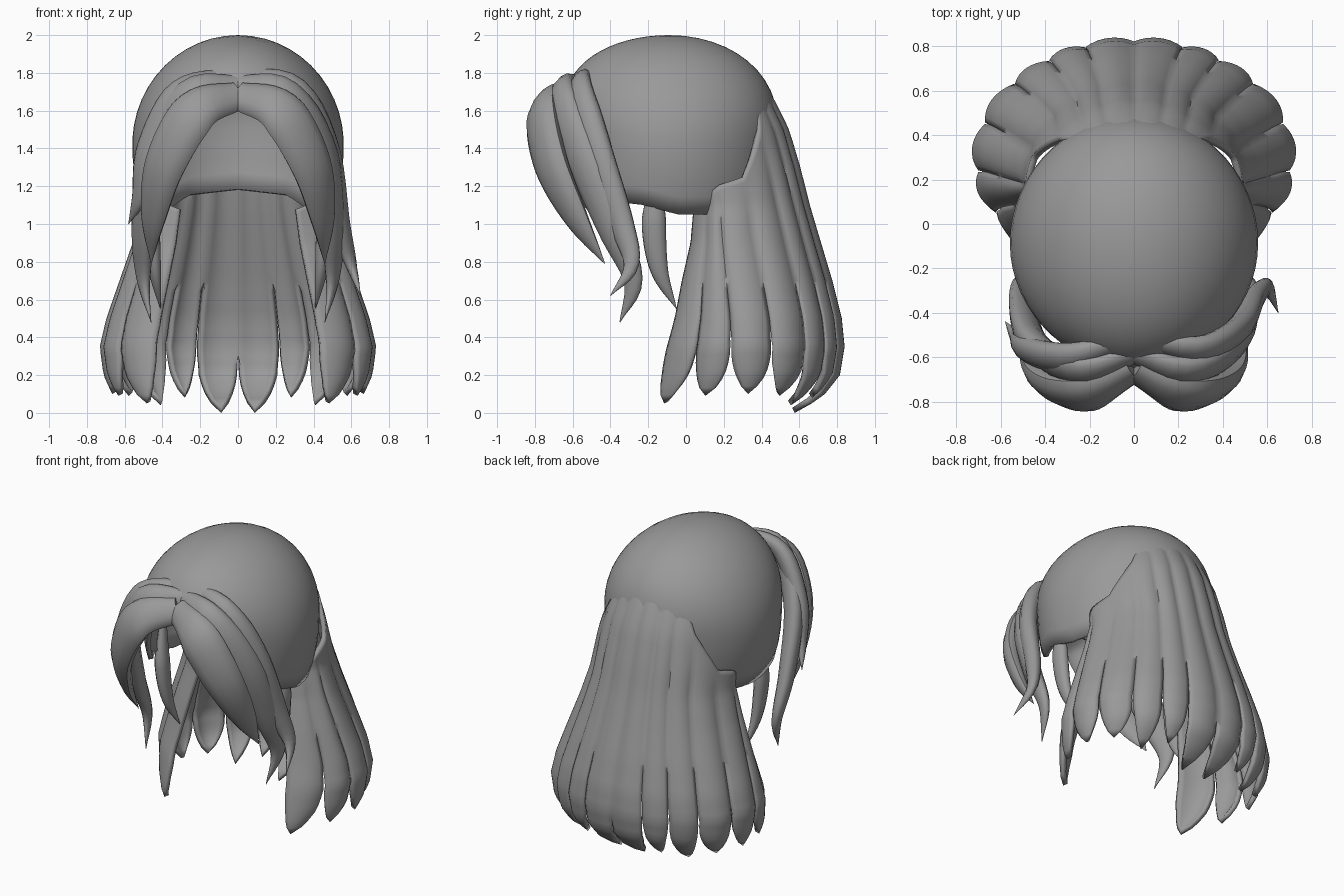
import bpy, bmesh, math
from mathutils import Vector

if "Cube" in bpy.data.objects:
    bpy.data.objects.remove(bpy.data.objects["Cube"])

hair = bpy.data.materials.new("hair grey")
hair.diffuse_color = (0.32, 0.32, 0.32, 1)
hair.use_nodes = True
hair.node_tree.nodes["Principled BSDF"].inputs["Base Color"].default_value = hair.diffuse_color


def lerp_table(table, x):
    """Piecewise linear lookup; keys ascend."""
    if x <= table[0][0]:
        return table[0][1:]
    for a, b in zip(table, table[1:]):
        if x <= b[0]:
            f = (x - a[0]) / (b[0] - a[0])
            return [p + (q - p) * f for p, q in zip(a[1:], b[1:])]
    return table[-1][1:]


def finish(bm, name, thickness=0):
    bmesh.ops.remove_doubles(bm, verts=bm.verts, dist=0.0005)
    bmesh.ops.recalc_face_normals(bm, faces=bm.faces)
    me = bpy.data.meshes.new(name)
    bm.to_mesh(me)
    bm.free()
    me.materials.append(hair)
    ob = bpy.data.objects.new(name, me)
    bpy.context.collection.objects.link(ob)
    if thickness:
        mod = ob.modifiers.new("thickness", 'SOLIDIFY')
        mod.thickness = thickness
        mod.offset = -1
    bpy.ops.object.select_all(action='DESELECT')
    bpy.context.view_layer.objects.active = ob
    ob.select_set(True)
    bpy.ops.object.shade_smooth_by_angle(angle=math.radians(50))
    return ob


def grid(bm, rows, closed=False):
    vs = [[bm.verts.new(p) for p in r] for r in rows]
    n = len(vs[0])
    for a, b in zip(vs, vs[1:]):
        for i in range(n if closed else n - 1):
            j = (i + 1) % n
            bm.faces.new((a[i], a[j], b[j], b[i]))
    return vs


# Scalp cap: dome with a face opening; lower edge height depends on the angle from the front
EDGE = [(0, 1.6), (20, 1.54), (38, 1.36), (52, 1.12), (75, 1.1), (95, 1.05),
        (125, 1.05), (150, 1.15), (180, 1.18)]
CZ = 1.42


def cap_point(deg, v):
    a = math.radians(deg)
    low = lerp_table(EDGE, abs(deg))[0]
    # polar angle at which the dome reaches the lower edge
    rz_low = 0.58 if low > CZ else 0.8
    t = math.acos(max(-1, min(1, (low - CZ) / rz_low))) * v
    c, s = math.cos(t), math.sin(t)
    z = CZ + c * (0.58 if c > 0 else 0.8)
    ca = math.cos(a)
    depth = 0.53 if ca > 0 else 0.57
    # the crown is fuller than an ellipsoid at the front and back
    full = 0.2 * max(0, c) * s * abs(ca)
    y = -0.09 - depth * s * ca - math.copysign(full * (1 if ca > 0 else 0.5), ca)
    return Vector((0.56 * s * math.sin(a), y, z))


bm = bmesh.new()
grid(bm, [[cap_point(d, v / 16) for d in range(-180, 181, 6)] for v in range(17)])
finish(bm, "scalp_cap", 0.03)

# Back curtain: z -> back y, half width, centre y, reach in front of the centre
PROFILE = [(0.0, .58, .57, .25, .6), (.05, .67, .63, .27, .6), (.1, .74, .67, .28, .6),
           (.2, .82, .715, .29, .57), (.35, .845, .735, .29, .52), (.5, .83, .70, .28, .45),
           (.7, .78, .63, .25, .36), (.9, .72, .56, .22, .26), (1.1, .66, .50, .2, .2),
           (1.3, .61, .48, .15, .2), (1.5, .55, .45, .1, .2), (1.7, .45, .39, .03, .2),
           (1.85, .31, .30, -.05, .2), (1.93, .17, .22, -.1, .2)]
START = [(0, 1.93), (20, 1.9), (35, 1.78), (50, 1.5), (72, 1.25), (142, 1.08)]
# lock: start angle, end angle, split height, tip height
LOCKS = [(0, 18, .3, .0), (18, 33, .45, .08), (33, 50, .38, .04), (50, 72, .36, .09),
         (72, 96, .4, .1), (96, 118, .42, .09), (118, 142, .45, .05)]


def curtain_point(deg, z, bulge):
    back, width, cy, reach = lerp_table(PROFILE, z)
    a = math.radians(deg)
    k = 1 + bulge
    depth = back - cy if math.cos(a) > 0 else reach
    return Vector((width * k * math.sin(a), cy + depth * k * math.cos(a), z))


bm = bmesh.new()
COLS = 8
for side in (-1, 1):
    for a0, a1, split, tip in LOCKS:
        mid, half = (a0 + a1) / 2, (a1 - a0) / 2
        rows = []
        for r in range(33):
            row = []
            for c in range(COLS + 1):
                u = c / COLS * 2 - 1
                top = lerp_table(START, mid + half * u)[0]
                w = 1
                if r <= 18:                        # joined sheet with rounded ridges
                    z = top + (0.7 - top) * r / 18
                else:                              # free lock end tapering to a tip
                    f = (r - 18) / 14
                    z = 0.7 + (tip - 0.7) * f
                    if z < split:
                        w = min(0.97, max(0, 1 - ((split - z) / (split - tip)) ** 2.6) ** 0.75)
                ridge = 0.04 * u * u * min(1, r / 8)
                row.append(curtain_point(side * (mid + half * u * w), z, -ridge * w))
            rows.append(row)
        grid(bm, rows)
finish(bm, "back_curtain", 0.03)


def smooth_path(pts, n):
    """Catmull-Rom samples through the points."""
    p = [Vector(q) for q in pts]
    p = [2 * p[0] - p[1]] + p + [2 * p[-1] - p[-2]]
    out = []
    for i in range(n + 1):
        s = i / n * (len(p) - 3)
        k = min(int(s), len(p) - 4)
        t = s - k
        a, b, c, d = p[k:k + 4]
        out.append(0.5 * (2 * b + (c - a) * t + (2 * a - 5 * b + 4 * c - d) * t * t
                          + (3 * b - a - 3 * c + d) * t ** 3))
    return out


def strand(name, pts, width, thick, flip=1, root=0.5):
    """Tapered lock of flattened oval section that lies against the head."""
    path = smooth_path([(x * flip, y, z) for x, y, z in pts], 24)
    rows = []
    for i, p in enumerate(path):
        t = i / 24
        tan = (path[min(i + 1, 24)] - path[max(i - 1, 0)]).normalized()
        out = p - Vector((0, -0.1, 1.2))
        out.z *= 0.5
        out = (out - tan * out.dot(tan)).normalized()
        across = tan.cross(out)
        size = (root + (1 - root) * min(1, t / 0.3)) * max(0.02, 1 - max(0, (t - 0.3) / 0.7) ** 2)
        rows.append([p + across * (math.cos(q) * width * size) + out * (math.sin(q) * thick * size)
                     for q in (k * math.tau / 12 for k in range(12))])
    bm = bmesh.new()
    vs = grid(bm, rows, closed=True)
    bm.faces.new(vs[0])
    bm.faces.new(vs[-1])
    return finish(bm, name)


# Fringe: three layers each side of the centre parting, plus a sideburn
for label, f in (("right", 1), ("left", -1)):
    strand("fringe_front_" + label, [(.0, -.66, 1.68), (.22, -.76, 1.60), (.385, -.715, 1.32),
           (.45, -.58, 1.03), (.46, -.43, .79)], .135, .07, f, .6)
    strand("fringe_middle_" + label, [(.0, -.59, 1.74), (.25, -.66, 1.69), (.44, -.55, 1.37),
           (.50, -.39, .98), (.50, -.28, .7), (.46, -.35, .48)], .11, .065, f)
    strand("sideburn_" + label, [(.47, -.15, 1.25), (.46, -.17, 1.0), (.44, -.14, .75),
           (.41, -.05, .55)], .065, .045, f)
strand("fringe_outer_right", [(.03, -.52, 1.79), (.3, -.56, 1.72), (.47, -.47, 1.4),
       (.54, -.34, 1.0), (.6, -.29, .78), (.65, -.40, .62)], .085, .06)
strand("fringe_outer_left", [(.03, -.52, 1.79), (.3, -.6, 1.7), (.47, -.57, 1.4),
       (.52, -.52, 1.15), (.58, -.44, 1.0)], .085, .06, -1)
